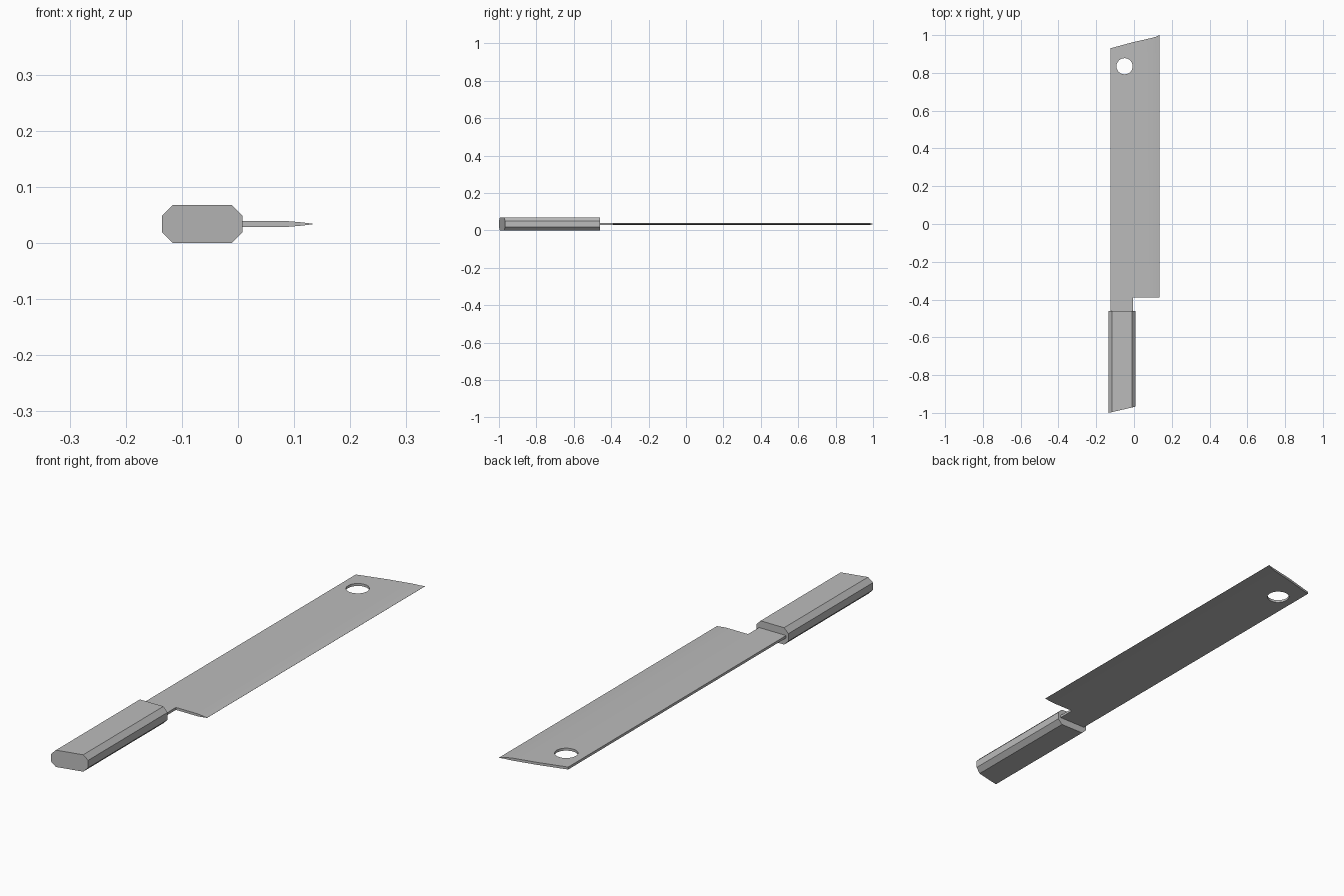
import bpy
import bmesh
from mathutils import Matrix

cube = bpy.data.objects.get("Cube")
if cube:
    bpy.data.objects.remove(cube, do_unlink=True)

grey = bpy.data.materials.new("plain grey")
grey.use_nodes = True
colour = (0.5, 0.5, 0.5, 1)
grey.diffuse_color = colour
grey.node_tree.nodes["Principled BSDF"].inputs["Base Color"].default_value = colour


def make_object(name, bm):
    bmesh.ops.recalc_face_normals(bm, faces=bm.faces)
    mesh = bpy.data.meshes.new(name)
    bm.to_mesh(mesh)
    bm.free()
    mesh.materials.append(grey)
    obj = bpy.data.objects.new(name, mesh)
    bpy.context.collection.objects.link(obj)
    return obj


def shade(obj):
    bpy.ops.object.select_all(action="DESELECT")
    obj.select_set(True)
    bpy.context.view_layer.objects.active = obj
    bpy.ops.object.shade_smooth_by_angle(angle=0.35)


MID_Z = 0.034

# Handle: chamfered section with a slanted butt
left, right, top, chamfer = -0.135, 0.008, 0.068, 0.019
section = [(left + chamfer, 0), (right - chamfer, 0), (right, chamfer),
           (right, top - chamfer), (right - chamfer, top), (left + chamfer, top),
           (left, top - chamfer), (left, chamfer)]
bm = bmesh.new()
butt = [bm.verts.new((x, -1 + 0.23 * (x - left), z)) for x, z in section]
collar = [bm.verts.new((x, -0.46, z)) for x, z in section]
bm.faces.new(butt)
bm.faces.new(collar)
for i in range(len(section)):
    j = (i + 1) % len(section)
    bm.faces.new((butt[i], butt[j], collar[j], collar[i]))
make_object("handle", bm)

# Blade: stations across the width (x, heel y, tip y, half thickness)
stations = [(-0.125, -0.5, 0.93, 0.005), (-0.004, -0.5, 0.963, 0.005),
            (-0.004, -0.39, 0.963, 0.005), (0.09, -0.39, 0.984, 0.005),
            (0.115, -0.39, 0.991, 0.0028), (0.135, -0.39, 1.0, 0.0002)]
outline = [(x, heel, t) for x, heel, tip, t in stations]
outline += [(x, tip, t) for x, heel, tip, t in reversed(stations) if heel != -0.5 or x < -0.1]
flat = [p for p in outline if p[2] == 0.005]

bm = bmesh.new()
upper = [bm.verts.new((x, y, MID_Z + t)) for x, y, t in outline]
lower = [bm.verts.new((x, y, MID_Z - t)) for x, y, t in outline]
count = len(outline)
for ring in (upper, lower):
    bm.faces.new([v for v, p in zip(ring, outline) if p in flat])
    # Ground edge strips
    for i in (3, 4):
        k = 11 - i
        bm.faces.new((ring[i], ring[i + 1], ring[k - 1], ring[k]))
for i in range(count):
    j = (i + 1) % count
    bm.faces.new((upper[i], upper[j], lower[j], lower[i]))
blade = make_object("blade", bm)

# Hanging hole near the tip
bm = bmesh.new()
bmesh.ops.create_cone(bm, cap_ends=True, segments=24, radius1=0.043, radius2=0.043,
                      depth=0.1, matrix=Matrix.Translation((-0.05, 0.835, MID_Z)))
cutter = make_object("hole_cutter", bm)
cutter.hide_render = True
cut = blade.modifiers.new("hanging_hole", "BOOLEAN")
cut.operation = "DIFFERENCE"
cut.solver = "EXACT"
cut.object = cutter
bpy.context.view_layer.objects.active = blade
bpy.ops.object.modifier_apply(modifier=cut.name)
bpy.data.objects.remove(cutter, do_unlink=True)
shade(blade)
